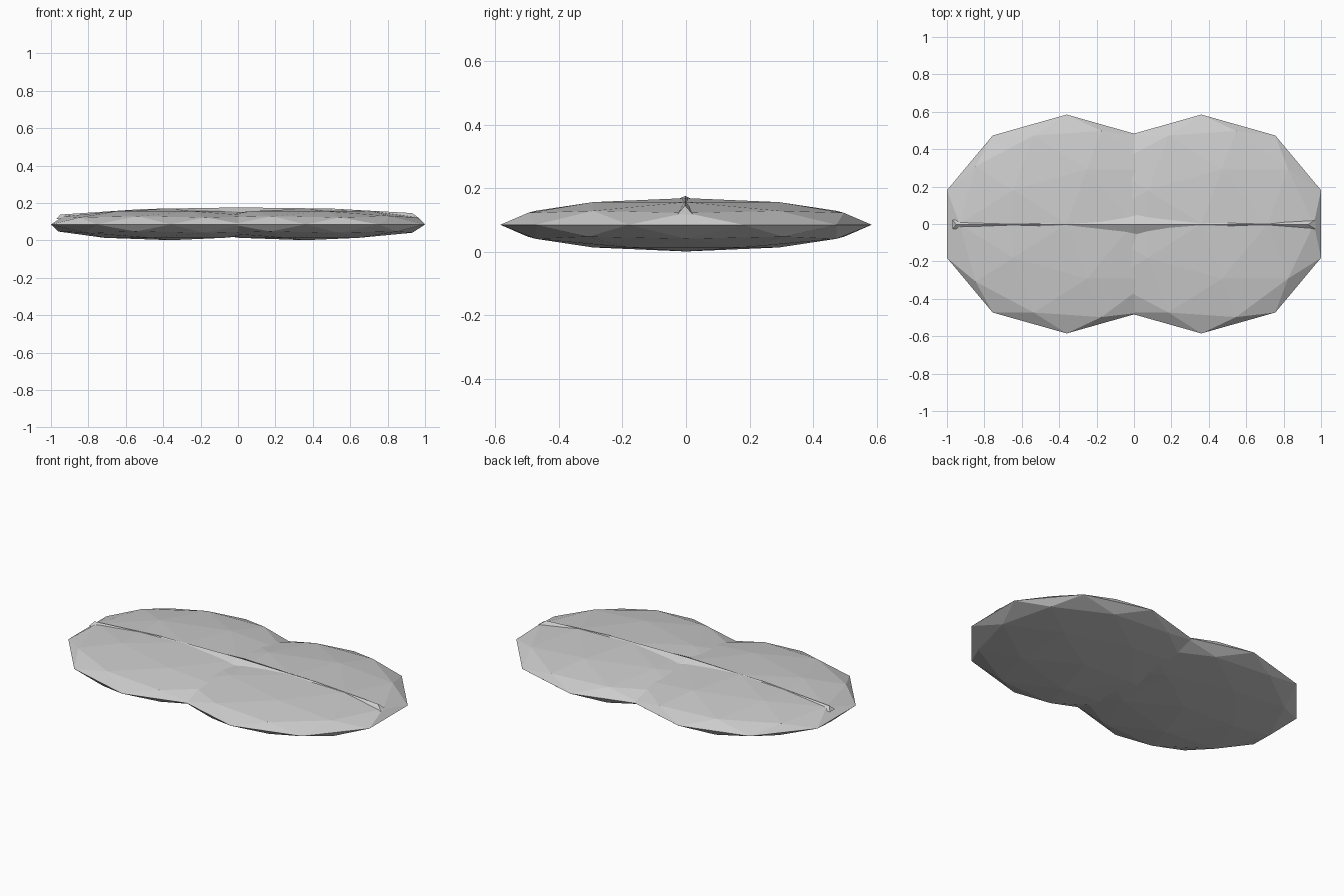
import bpy

if "Cube" in bpy.data.objects:
    bpy.data.objects.remove(bpy.data.objects["Cube"])

# Two flattened low-poly lobes that overlap in the middle
for side, name in ((-1, "left_lobe"), (1, "right_lobe")):
    bpy.ops.mesh.primitive_ico_sphere_add(subdivisions=2, radius=1,
                                          location=(side * 0.36, 0, 0.085))
    lobe = bpy.context.object
    lobe.name = name
    lobe.scale = (0.673, 0.585, 0.084)

# Slim triangular ridge along the top: base x, apex x, half width, base z, apex z
stations = [(-0.97, -0.95, 0.024, 0.115, 0.138),
            (-0.5, -0.5, 0.042, 0.137, 0.168),
            (0, 0, 0.06, 0.147, 0.176),
            (0.5, 0.5, 0.042, 0.139, 0.17),
            (0.97, 0.93, 0.024, 0.118, 0.146)]
verts, faces = [], []
for xb, xa, w, zb, za in stations:
    verts += [(xb, -w - 0.003, zb), (xb, w - 0.003, zb), (xa, -0.003, za)]
for i in range(len(stations) - 1):
    for j in range(3):
        a, b = 3 * i + j, 3 * i + (j + 1) % 3
        faces.append((a, a + 3, b + 3, b))
n = len(verts)
faces += [(0, 1, 2), (n - 1, n - 2, n - 3)]
mesh = bpy.data.meshes.new("centre_ridge")
mesh.from_pydata(verts, [], faces)
ridge = bpy.data.objects.new("centre_ridge", mesh)
bpy.context.collection.objects.link(ridge)

# Make the ridge faces point outward
bpy.ops.object.select_all(action='DESELECT')
ridge.select_set(True)
bpy.context.view_layer.objects.active = ridge
bpy.ops.object.mode_set(mode='EDIT')
bpy.ops.mesh.select_all(action='SELECT')
bpy.ops.mesh.normals_make_consistent(inside=False)
bpy.ops.object.mode_set(mode='OBJECT')
